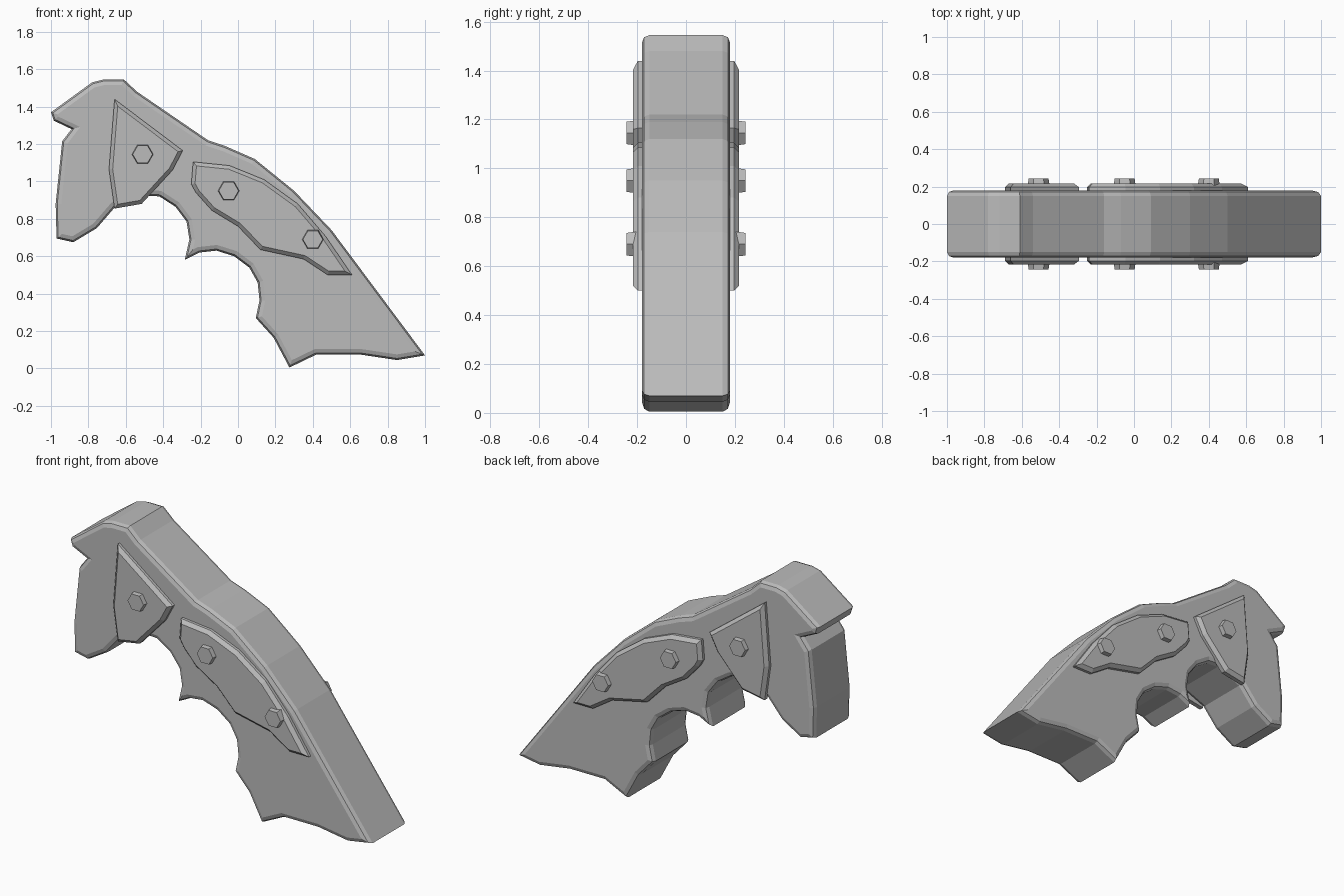
import bpy, bmesh, math
from mathutils import Vector

cube = bpy.data.objects.get("Cube")
if cube:
    bpy.data.objects.remove(cube, do_unlink=True)

grey = bpy.data.materials.new("plain grey")
grey.use_nodes = True
colour = (0.5, 0.5, 0.5, 1)
grey.diffuse_color = colour
grey.node_tree.nodes["Principled BSDF"].inputs["Base Color"].default_value = colour


def slab(name, outline, y_start, y_end, chamfer, rims, segments=1):
    """Extrude an x-z outline along y and chamfer the rims at the given y."""
    bm = bmesh.new()
    face = bm.faces.new([bm.verts.new((x, y_start, z)) for x, z in outline])
    new = bmesh.ops.extrude_face_region(bm, geom=[face])["geom"]
    moved = [v for v in new if isinstance(v, bmesh.types.BMVert)]
    bmesh.ops.translate(bm, verts=moved, vec=Vector((0, y_end - y_start, 0)))
    bmesh.ops.recalc_face_normals(bm, faces=bm.faces)
    edges = [e for e in bm.edges
             if any(all(abs(v.co.y - y) < 1e-5 for v in e.verts) for y in rims)]
    bmesh.ops.bevel(bm, geom=edges, offset=chamfer, segments=segments,
                    profile=0.5, affect='EDGES', clamp_overlap=True)
    mesh = bpy.data.meshes.new(name)
    bm.to_mesh(mesh)
    bm.free()
    mesh.materials.append(grey)
    obj = bpy.data.objects.new(name, mesh)
    bpy.context.collection.objects.link(obj)
    return obj


# Grip body: back edge, foot, finger scoops, then the front lobe and beak
body = [
    (-1, 1.37), (-.78, 1.53), (-.72, 1.545), (-.61, 1.545), (-.54, 1.48),
    (-.16, 1.22), (-.07, 1.19), (.09, 1.12), (.3, .95), (.5, .74), (1, .07),
    (.85, .045), (.65, .075), (.42, .075), (.275, .005),
    (.19, .165), (.095, .27), (.115, .365), (.105, .46), (.06, .54),
    (-.02, .6), (-.115, .63), (-.205, .62), (-.285, .58),
    (-.26, .69), (-.275, .785), (-.335, .865), (-.42, .92), (-.5, .925),
    (-.66, .86), (-.755, .75), (-.88, .675), (-.97, .695),
    (-.975, .88), (-.94, 1.215), (-.89, 1.28), (-.985, 1.325)]
slab("grip_body", body, -.18, .18, .03, (-.18, .18), 2)

# Raised side plates
upper_plate = [(-.66, 1.44), (-.295, 1.165), (-.35, 1.06),
               (-.515, .88), (-.66, .855), (-.69, 1.065)]
lower_plate = [(-.24, 1.105), (-.045, 1.085), (.14, 1.01), (.32, .88),
               (.47, .705), (.61, .5), (.48, .5), (.35, .585), (.12, .635),
               (0, .76), (-.14, .845), (-.225, .94), (-.25, .985)]
bolts = [(-.51, 1.145), (-.05, .95), (.4, .69)]

for side, label in ((-1, "front"), (1, "back")):
    outer = side * .217
    slab(label + "_upper_plate", upper_plate, side * .17, outer, .02, (outer,))
    slab(label + "_lower_plate", lower_plate, side * .17, outer, .02, (outer,))

    # Hexagonal bolt heads, slightly tapered
    for i, (x, z) in enumerate(bolts):
        bpy.ops.mesh.primitive_cone_add(
            vertices=6, radius1=.06, radius2=.053, depth=.045,
            location=(x, side * .221, z),
            rotation=(-side * math.pi / 2, 0, 0))
        bolt = bpy.context.object
        bolt.name = f"{label}_bolt_{i + 1}"
        for v in bolt.data.vertices:  # turn the points to face along x
            v.co.x, v.co.y = -v.co.y, v.co.x
        bolt.data.materials.append(grey)
